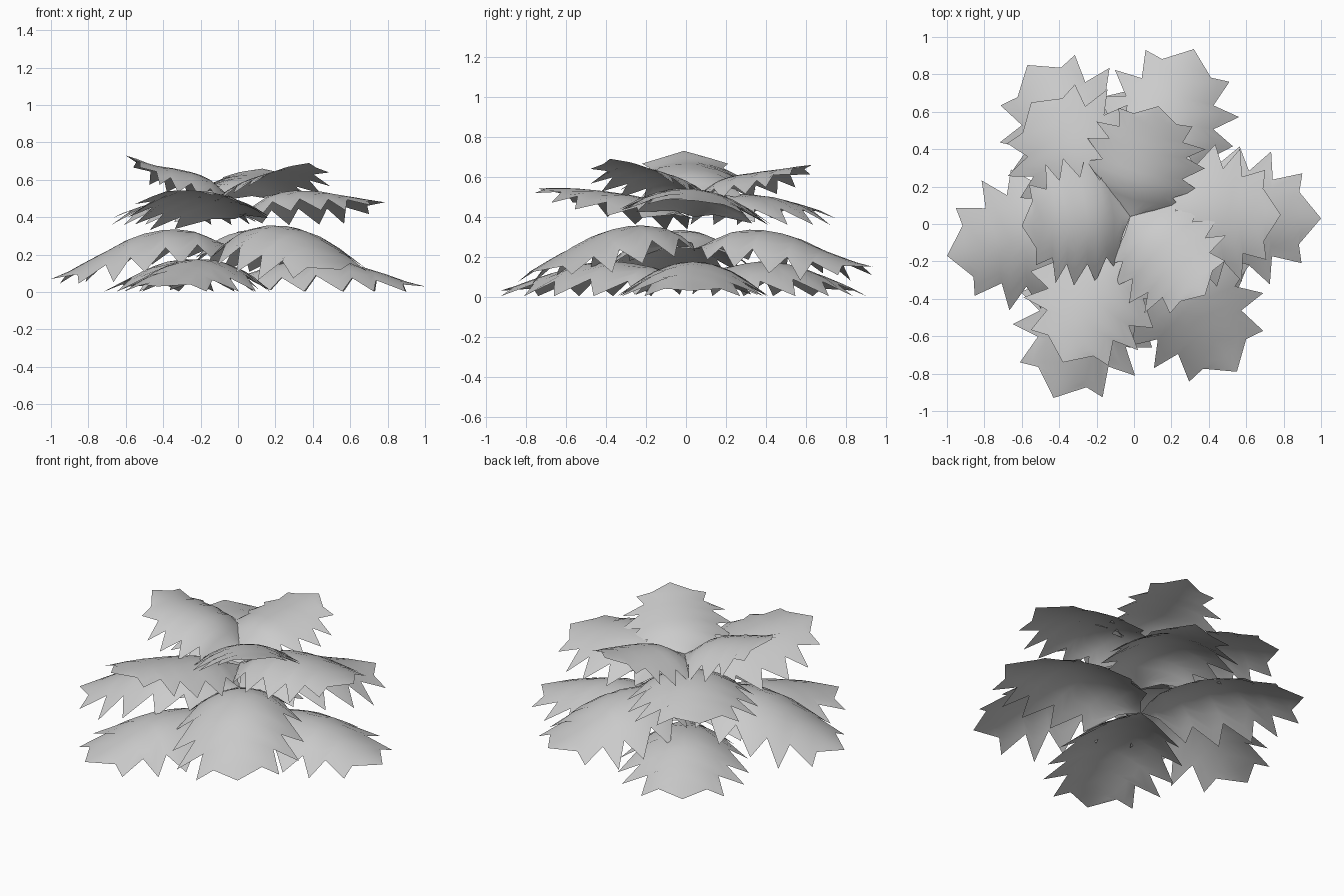
import bpy, bmesh, math

if "Cube" in bpy.data.objects:
    bpy.data.objects.remove(bpy.data.objects["Cube"])

# half outline of a serrated leaf: (along, side), teeth alternate with notches
OUTLINE = [(0.0, 0.0), (0.08, 0.10), (0.19, 0.29), (0.25, 0.23), (0.37, 0.37), (0.43, 0.26),
           (0.57, 0.38), (0.62, 0.25), (0.735, 0.355), (0.745, 0.205),
           (0.90, 0.24), (0.885, 0.14), (1.0, 0.0)]
ROOTS = [0.0, 0.07, 0.15, 0.22, 0.31, 0.39, 0.49, 0.57, 0.65, 0.72, 0.80, 0.90, 1.0]
STEPS = 4
BASE = (-0.02, 0.04)


def profile(pts, u):
    """Smooth interpolation of the midrib heights."""
    n = len(pts) - 1
    t = max(0.0, min(u, 1.0)) * n
    i = min(int(t), n - 1)
    f = t - i
    p = [pts[max(i - 1, 0)], pts[i], pts[i + 1], pts[min(i + 2, n)]]
    return p[1] + 0.5 * f * (p[2] - p[0] + f * (2 * p[0] - 5 * p[1] + 4 * p[2] - p[3]
                             + f * (3 * (p[1] - p[2]) + p[3] - p[0])))


def leaf(name, tip, heights, camber, width=1.0, roll=0.0):
    dx, dy = tip[0] - BASE[0], tip[1] - BASE[1]
    length = math.hypot(dx, dy)
    dx, dy = dx / length, dy / length
    bm = bmesh.new()

    def put(u, v):
        # sides droop, more strongly near the base
        z = profile(heights, u) - camber * v * v * (1 + 0.6 * (1 - u) ** 2) + roll * v
        a, s = u * length, v * width
        return bm.verts.new((BASE[0] + a * dx - s * dy, BASE[1] + a * dy + s * dx, max(z, 0.003)))

    for side in (1, -1):
        rows = []
        for root, (u, v) in zip(ROOTS, OUTLINE):
            rows.append([put(root + (u - root) * k / STEPS, side * v * k / STEPS)
                         for k in range(STEPS + 1)])
        for r, q in zip(rows, rows[1:]):
            for k in range(STEPS):
                quad = (r[k], q[k], q[k + 1], r[k + 1])
                bm.faces.new(quad if side > 0 else quad[::-1])
    # merge the midrib and the pointed ends
    bmesh.ops.remove_doubles(bm, verts=bm.verts, dist=0.0005)
    for f in bm.faces:
        f.smooth = True
    mesh = bpy.data.meshes.new(name)
    bm.to_mesh(mesh)
    bm.free()
    bpy.context.collection.objects.link(bpy.data.objects.new(name, mesh))


# ground whorl of three leaves
for i, tip in enumerate([(1.0, 0.03), (-0.57, 0.85), (-0.43, -0.93)]):
    leaf(f"ground_leaf_{i + 1}", tip, [0.08, 0.155, 0.175, 0.11, 0.03], 1.1)

# lower whorl, strongly arched
leaf("lower_leaf_1", (-1.0, -0.17), [0.24, 0.33, 0.31, 0.19, 0.07], 1.1)
leaf("lower_leaf_2", (0.32, 0.935), [0.24, 0.33, 0.315, 0.22, 0.15], 1.1)
leaf("lower_leaf_3", (0.55, -0.79), [0.25, 0.35, 0.335, 0.23, 0.12], 1.1, 1.0, 0.08)

# upper leaves vary in pitch and roll
leaf("middle_leaf_1", (0.785, 0.05), [0.40, 0.52, 0.54, 0.51, 0.48], 0.85, 1.0, -0.1)
leaf("middle_leaf_2", (-0.55, 0.65), [0.40, 0.50, 0.51, 0.475, 0.43], 0.9)
leaf("middle_leaf_3", (-0.38, -0.74), [0.39, 0.48, 0.52, 0.54, 0.54], 0.8, 0.95, 0.1)
leaf("top_leaf_1", (-0.60, -0.01), [0.50, 0.61, 0.655, 0.68, 0.73], 0.8, 0.9)
leaf("top_leaf_2", (0.13, 0.63), [0.50, 0.59, 0.62, 0.64, 0.66], 0.7, 0.85)
leaf("top_leaf_3", (0.38, -0.38), [0.50, 0.59, 0.63, 0.66, 0.69], 0.7, 0.85)
